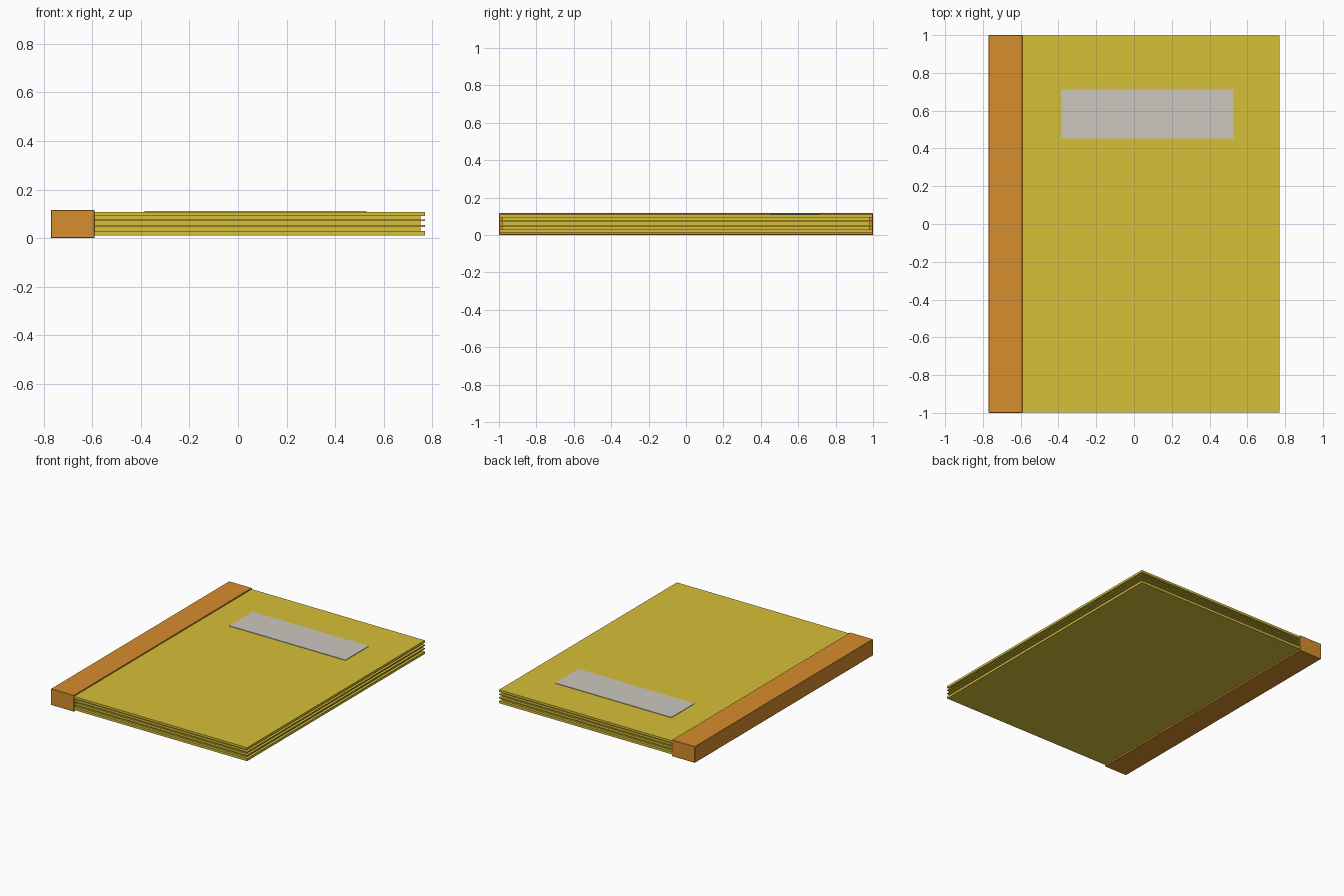
import bpy
import bmesh

if "Cube" in bpy.data.objects:
    bpy.data.objects.remove(bpy.data.objects["Cube"])


def material(name, rgb):
    m = bpy.data.materials.new(name)
    m.diffuse_color = (*rgb, 1.0)
    m.use_nodes = True
    m.node_tree.nodes["Principled BSDF"].inputs["Base Color"].default_value = m.diffuse_color
    return m


yellow = material("yellow_card", (0.68, 0.53, 0.04))
orange = material("orange_binding", (0.68, 0.27, 0.026))
grey = material("pale_grey_label", (0.60, 0.58, 0.52))


def box(name, x, y, z, mat, bevel=0.0):
    """Box from (min, max) ranges on each axis."""
    bm = bmesh.new()
    bmesh.ops.create_cube(bm, size=1.0)
    for v in bm.verts:
        v.co = [(lo + hi) / 2 + c * (hi - lo) for c, (lo, hi) in zip(v.co, (x, y, z))]
    me = bpy.data.meshes.new(name)
    bm.to_mesh(me)
    bm.free()
    me.materials.append(mat)
    ob = bpy.data.objects.new(name, me)
    bpy.context.collection.objects.link(ob)
    if bevel:
        mod = ob.modifiers.new("edge_bevel", 'BEVEL')
        mod.width = bevel
        mod.segments = 1
    return ob


# binding strip along the left edge
box("spine", (-0.77, -0.59), (-1.0, 1.0), (0.0, 0.116), orange, 0.002)

# covers and inner dividers, reaching the full outline
sheets = {
    "back_cover": (0.012, 0.029),
    "lower_divider": (0.046, 0.054),
    "upper_divider": (0.070, 0.078),
    "front_cover": (0.092, 0.108),
}
for name, z in sheets.items():
    box(name, (-0.60, 0.77), (-0.998, 0.998), z, yellow)

# recessed page blocks filling the gaps between the sheets
levels = list(sheets.values())
for i, (below, above) in enumerate(zip(levels, levels[1:])):
    box(f"pages_{i + 1}", (-0.60, 0.752), (-0.98, 0.98), (below[1], above[0]), yellow)

# title label on the front cover
box("label", (-0.385, 0.528), (0.453, 0.713), (0.107, 0.112), grey)
